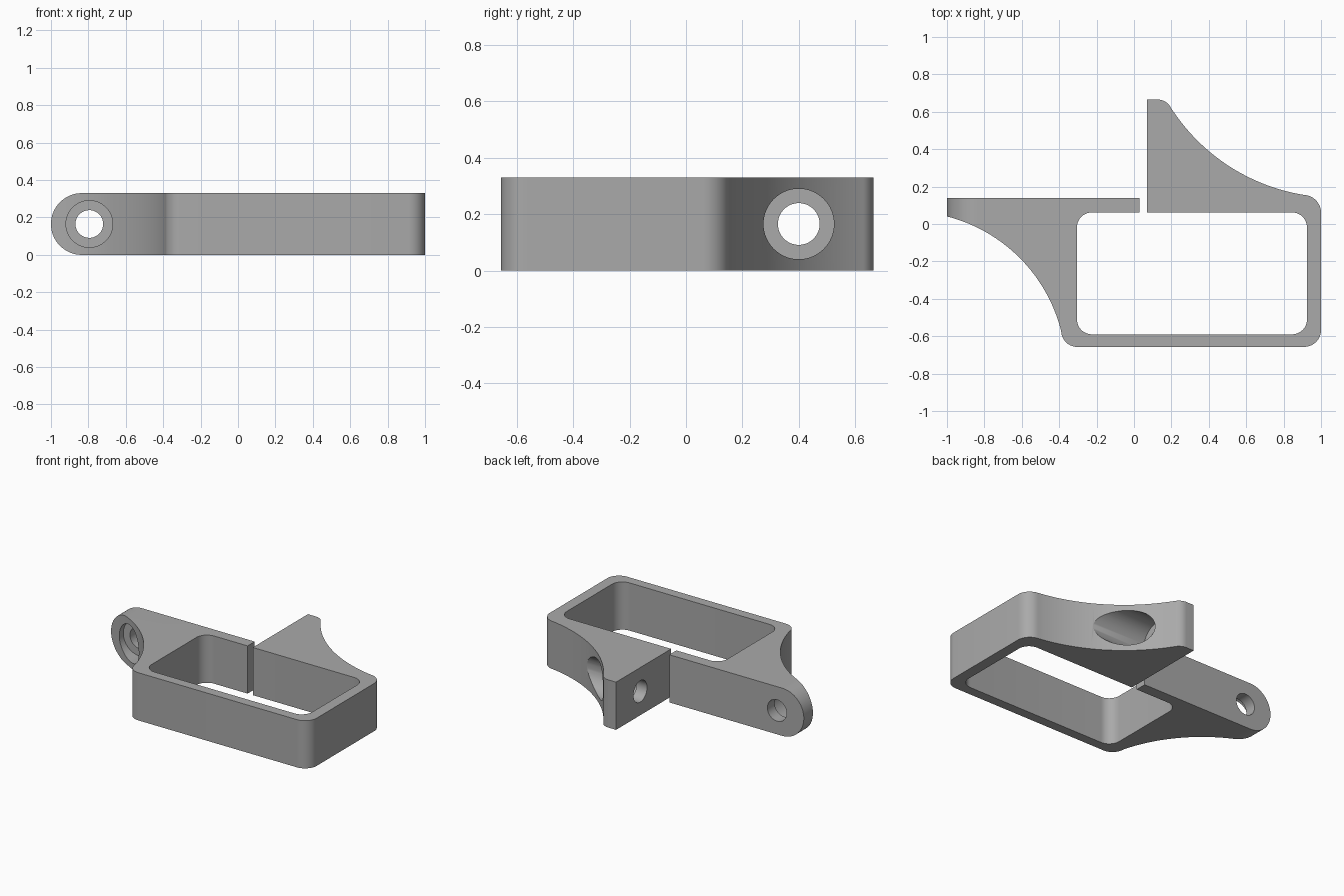
import bpy, bmesh, math
from mathutils import Vector, Matrix

if "Cube" in bpy.data.objects:
    bpy.data.objects.remove(bpy.data.objects["Cube"], do_unlink=True)

H = 0.33
MID = H / 2


def arc(p, q, turn, n=12):
    """Points from p to q along an arc; positive turn bends left."""
    p, q = Vector(p), Vector(q)
    t = math.radians(turn)
    chord = q - p
    left = Vector((-chord.y, chord.x))
    centre = (p + q) / 2 + left / (2 * math.tan(t / 2))
    return [centre + Matrix.Rotation(t * i / n, 2) @ (p - centre) for i in range(n + 1)]


def prism(name, pts, depth, to_world):
    """Extrude a flat outline and place it with a matrix."""
    bm = bmesh.new()
    face = bm.faces.new([bm.verts.new((p[0], p[1], 0)) for p in pts])
    ext = bmesh.ops.extrude_face_region(bm, geom=[face])
    moved = [g for g in ext["geom"] if isinstance(g, bmesh.types.BMVert)]
    bmesh.ops.translate(bm, verts=moved, vec=(0, 0, depth))
    bm.transform(to_world)
    bmesh.ops.recalc_face_normals(bm, faces=bm.faces)
    mesh = bpy.data.meshes.new(name)
    bm.to_mesh(mesh)
    bm.free()
    obj = bpy.data.objects.new(name, mesh)
    bpy.context.collection.objects.link(obj)
    return obj


def cylinder(radius, start, end):
    """Cutter cylinder between two points."""
    start, end = Vector(start), Vector(end)
    axis = end - start
    bpy.ops.mesh.primitive_cylinder_add(
        vertices=64, radius=radius, depth=axis.length, location=(start + end) / 2,
        rotation=axis.to_track_quat('Z', 'Y').to_euler())
    return bpy.context.object


def cut(obj, cutter):
    cutter.hide_render = True
    bpy.context.view_layer.objects.active = obj
    mod = obj.modifiers.new("cut", 'BOOLEAN')
    mod.operation, mod.solver, mod.object = 'DIFFERENCE', 'EXACT', cutter
    bpy.ops.object.modifier_apply(modifier=mod.name)
    bpy.data.objects.remove(cutter, do_unlink=True)


# Split clamp outline: outer edge, then the inside of the window
outline = [(0.03, 0.14), (-1.01, 0.14)]
outline += arc((-1.01, 0.043), (-0.39, -0.57), -62, 40)
outline += arc((-0.388, -0.585), (-0.305, -0.657), 80)
outline += arc((0.91, -0.657), (1, -0.567), 90)
outline += arc((1, 0.065), (0.915, 0.155), 80)
outline += arc((0.9, 0.157), (0.205, 0.61), -47, 40)
outline += arc((0.195, 0.625), (0.13, 0.665), 60)
outline += [(0.07, 0.665), (0.07, 0.062)]
outline += arc((0.845, 0.062), (0.925, -0.018), -90)
outline += arc((0.925, -0.51), (0.845, -0.59), -90)
outline += arc((-0.225, -0.59), (-0.305, -0.51), -90)
outline += arc((-0.305, -0.018), (-0.225, 0.062), -90)
outline += [(0.03, 0.062)]
clamp = prism("clamp_frame", outline, H, Matrix.Identity(4))

# Round the free end of the long ear
end_x = MID - 1
waste = arc((end_x, H), (end_x, 0), 180, 48)
waste += [(end_x, -0.1), (-1.1, -0.1), (-1.1, H + 0.1), (end_x, H + 0.1)]
stand = Matrix.Translation((0, 1, 0)) @ Matrix.Rotation(math.pi / 2, 4, 'X')
cut(clamp, prism("end_cutter", waste, 2, stand))

# Counterbored bolt hole through the long ear
cut(clamp, cylinder(0.125, (-0.795, -0.8, MID), (-0.795, 0.06, MID)))
cut(clamp, cylinder(0.074, (-0.795, -0.8, MID), (-0.795, 0.5, MID)))

# Counterbored bolt hole through the upright lug
cut(clamp, cylinder(0.125, (0.15, 0.4, MID), (1.2, 0.4, MID)))
cut(clamp, cylinder(0.074, (-0.3, 0.4, MID), (1.2, 0.4, MID)))

# Plain grey finish
grey = bpy.data.materials.new("plain_grey")
grey.use_nodes = True
colour = (0.4, 0.4, 0.4, 1)
grey.diffuse_color = colour
grey.node_tree.nodes["Principled BSDF"].inputs["Base Color"].default_value = colour
clamp.data.materials.clear()
clamp.data.materials.append(grey)

bpy.ops.object.select_all(action='DESELECT')
clamp.select_set(True)
bpy.context.view_layer.objects.active = clamp
bpy.ops.object.shade_smooth_by_angle(angle=math.radians(30))
